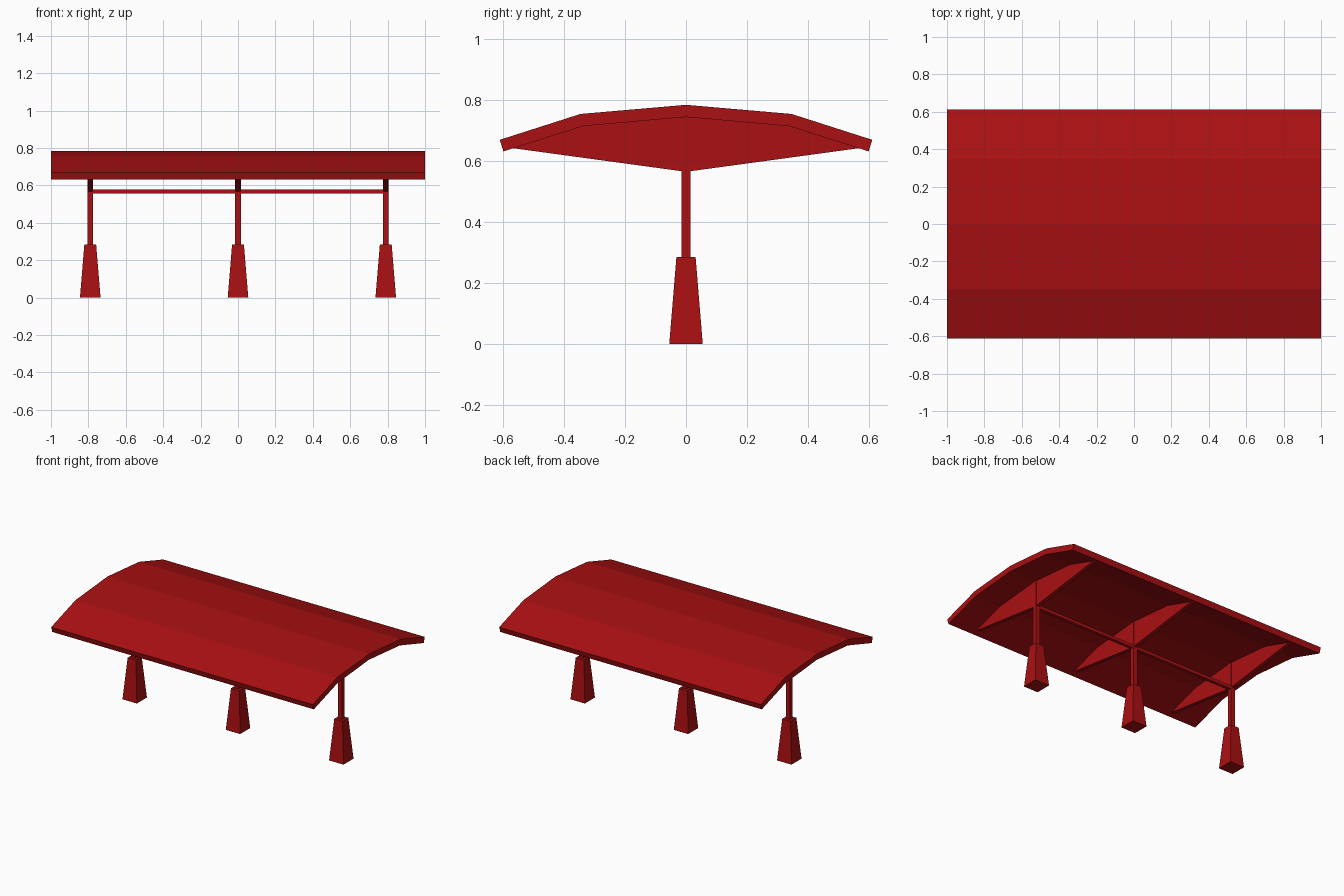
import bpy
import bmesh

cube = bpy.data.objects.get("Cube")
if cube:
    bpy.data.objects.remove(cube, do_unlink=True)

red = bpy.data.materials.new("deep_red_paint")
red.use_nodes = True
colour = (0.40, 0.005, 0.006, 1.0)
red.diffuse_color = colour
red.node_tree.nodes["Principled BSDF"].inputs["Base Color"].default_value = colour


def finish(name, bm):
    """Turn a bmesh into a flat-shaded red object."""
    bmesh.ops.recalc_face_normals(bm, faces=bm.faces)
    mesh = bpy.data.meshes.new(name)
    bm.to_mesh(mesh)
    bm.free()
    mesh.materials.append(red)
    obj = bpy.data.objects.new(name, mesh)
    bpy.context.scene.collection.objects.link(obj)
    return obj


def extrude_profile(name, points, x, width):
    """Extrude a (y, z) outline along x, centred on x."""
    bm = bmesh.new()
    face = bm.faces.new([bm.verts.new((x - width / 2, y, z)) for y, z in points])
    result = bmesh.ops.extrude_face_region(bm, geom=[face])
    verts = [g for g in result["geom"] if isinstance(g, bmesh.types.BMVert)]
    bmesh.ops.translate(bm, verts=verts, vec=(width, 0, 0))
    return finish(name, bm)


def post(name, x, bottom, top, low_width, high_width):
    """Square post, optionally tapered."""
    bm = bmesh.new()
    bmesh.ops.create_cube(bm, size=1)
    for v in bm.verts:
        w = high_width if v.co.z > 0 else low_width
        v.co = (x + v.co.x * w, v.co.y * w, top if v.co.z > 0 else bottom)
    return finish(name, bm)


def mirrored(half):
    """Full arch from its centre-to-edge half."""
    return [(-y, z) for y, z in reversed(half[1:])] + half


# Canopy roof: four flat panels with an even thickness
upper = mirrored([(0, 0.785), (0.347, 0.755), (0.612, 0.67)])
lower = mirrored([(0, 0.745), (0.339, 0.715), (0.6, 0.632)])
extrude_profile("canopy_roof", upper + lower[::-1], 0, 2)

# Three supports: tapered foot, slim column and bracket under the roof
bracket = [(0, 0.565), (0.572, 0.643), (0.339, 0.717), (0, 0.747)]
for side, x in (("right", -0.79), ("middle", 0), ("left", 0.79)):
    post(side + "_foot", x, 0, 0.285, 0.11, 0.063)
    post(side + "_column", x, 0.28, 0.745, 0.03, 0.03)
    extrude_profile(side + "_bracket",
                    bracket + [(-y, z) for y, z in bracket[-2:0:-1]], x, 0.026)

# Tie beam joining the columns
extrude_profile("tie_beam", [(-0.011, 0.557), (0.011, 0.557),
                             (0.011, 0.579), (-0.011, 0.579)], 0, 1.57)
